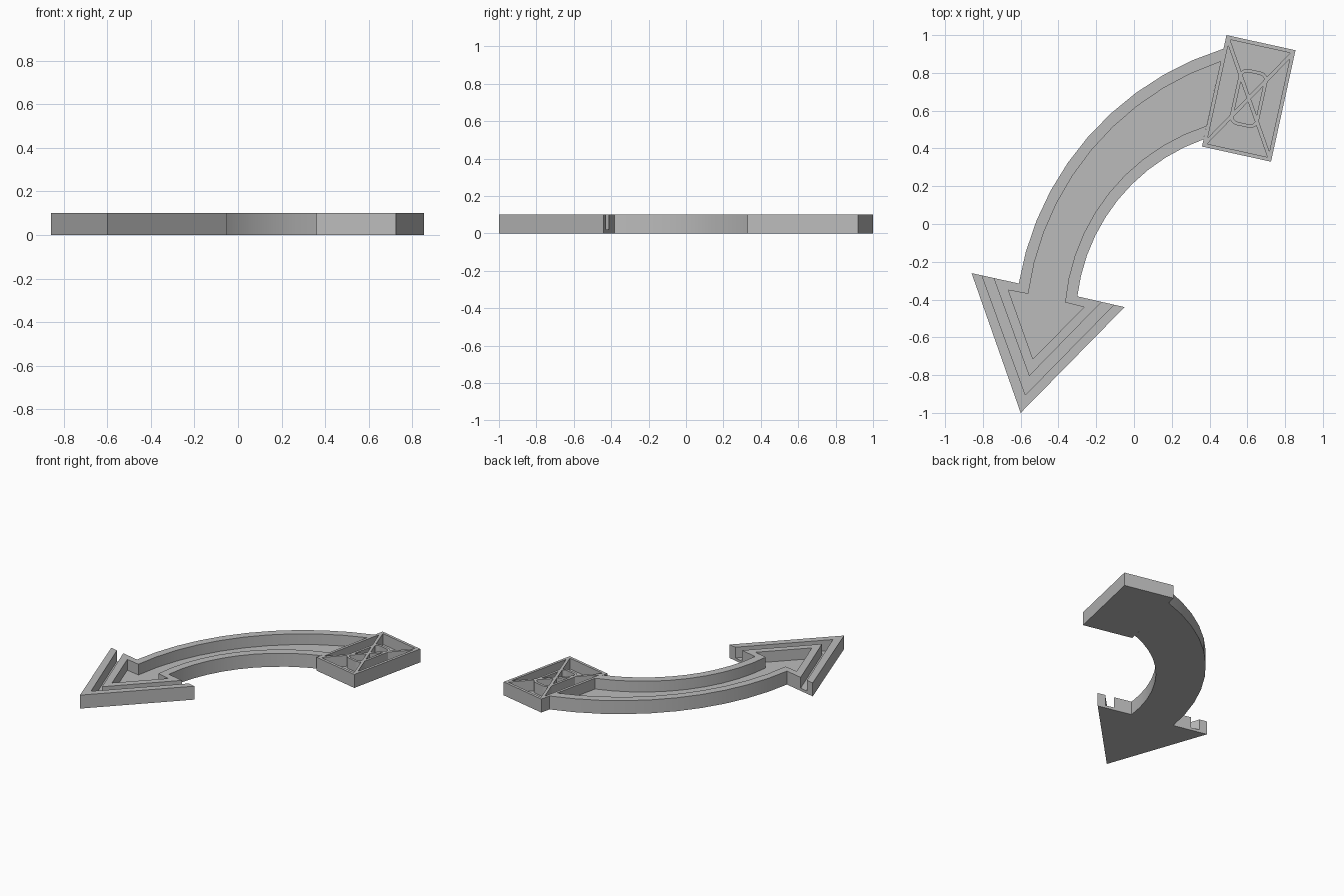
import bpy, bmesh
from math import cos, sin, atan2, pi, radians, hypot
from mathutils import Vector, Matrix

cube = bpy.data.objects.get("Cube")
if cube:
    bpy.data.objects.remove(cube, do_unlink=True)

HEIGHT, FLOOR, RIB = 0.1, 0.02, 0.02

grey = bpy.data.materials.new("plain grey")
grey.use_nodes = True
grey.diffuse_color = (0.5, 0.5, 0.5, 1)
grey.node_tree.nodes["Principled BSDF"].inputs["Base Color"].default_value = (0.5, 0.5, 0.5, 1)


def prism(name, points, z0=0.0, z1=HEIGHT):
    """Upright solid with the given outline."""
    bm = bmesh.new()
    face = bm.faces.new([bm.verts.new((p[0], p[1], z0)) for p in points])
    top = bmesh.ops.extrude_face_region(bm, geom=[face])["geom"]
    bmesh.ops.translate(bm, vec=(0, 0, z1 - z0),
                        verts=[v for v in top if isinstance(v, bmesh.types.BMVert)])
    bmesh.ops.recalc_face_normals(bm, faces=bm.faces)
    mesh = bpy.data.meshes.new(name)
    bm.to_mesh(mesh)
    bm.free()
    mesh.materials.append(grey)
    obj = bpy.data.objects.new(name, mesh)
    bpy.context.collection.objects.link(obj)
    return obj


def cut(target, *tools):
    """Carve the tools out of the target and discard them."""
    bpy.context.view_layer.objects.active = target
    for tool in tools:
        mod = target.modifiers.new("carve", "BOOLEAN")
        mod.operation, mod.solver, mod.object = "DIFFERENCE", "EXACT", tool
        bpy.ops.object.modifier_apply(modifier=mod.name)
        bpy.data.objects.remove(tool, do_unlink=True)


def pocket(name, points):
    return prism(name, points, FLOOR, HEIGHT * 1.5)


def arc(a, b, c, steps=10):
    """Points on the circle from a through b to c."""
    (ax, ay), (bx, by), (cx, cy) = a, b, c
    d = 2 * (ax * (by - cy) + bx * (cy - ay) + cx * (ay - by))
    sa, sb, sc = (x * x + y * y for x, y in (a, b, c))
    ux = (sa * (by - cy) + sb * (cy - ay) + sc * (ay - by)) / d
    uy = (sa * (cx - bx) + sb * (ax - cx) + sc * (bx - ax)) / d
    r = hypot(ax - ux, ay - uy)
    t0, t1 = atan2(ay - uy, ax - ux), atan2(cy - uy, cx - ux)
    sweep = (t1 - t0 + pi) % (2 * pi) - pi
    return [(ux + r * cos(t0 + sweep * i / steps), uy + r * sin(t0 + sweep * i / steps))
            for i in range(steps + 1)]


def rounded(hw, hh, r, steps=4):
    """Rounded rectangle around the origin."""
    pts = []
    for k, (sx, sy) in enumerate(((1, 1), (-1, 1), (-1, -1), (1, -1))):
        for i in range(steps + 1):
            t = (k + i / steps) * pi / 2
            pts.append((sx * (hw - r) + r * cos(t), sy * (hh - r) + r * sin(t)))
    return pts


# Curved shaft and arrowhead as one solid
left_barb, right_barb, tip = (-0.86, -0.26), (-0.05, -0.44), (-0.60, -1.0)
outer = arc((-0.61, -0.315), (-0.235, 0.471), (0.474, 0.928))
inner = arc((-0.30, -0.383), (-0.075, 0.14), (0.368, 0.448))
arrow = prism("arrow_tray", outer + inner[::-1] + [right_barb, tip, left_barb])

# Sunken floor that follows the shaft into the head
floor_outer = arc((-0.56, -0.37), (-0.194, 0.428), (0.459, 0.86))
floor_inner = arc((-0.365, -0.415), (-0.116, 0.184), (0.384, 0.52))
floor_cut = pocket("floor_cutter", floor_outer + [(0.53, 0.88), (0.45, 0.54)] + floor_inner[::-1]
                   + [(-0.265, -0.44), (-0.535, -0.715), (-0.665, -0.35)])


# V-shaped groove, open at the back of both barbs
def beyond(start, end):
    return tuple(Vector(start).lerp(Vector(end), 1.15))


groove_tip, ridge_tip = (-0.575, -0.905), (-0.555, -0.805)
groove = pocket("groove_cutter", [
    beyond(groove_tip, (-0.805, -0.272)), groove_tip, beyond(groove_tip, (-0.106, -0.427)),
    beyond(ridge_tip, (-0.172, -0.413)), ridge_tip, beyond(ridge_tip, (-0.743, -0.286))])
cut(arrow, floor_cut, groove)

# Tail box: hollow frame, built square then turned into place
HW, HH = 0.187, 0.302
tail = prism("tail_box", [(-HW, -HH), (HW, -HH), (HW, HH), (-HW, HH)])
iw, ih = HW - RIB, HH - RIB
hollow = pocket("hollow_cutter", [(-iw, -ih), (iw, -ih), (iw, ih), (-iw, ih)])


# Crossed ribs and a rounded ring are kept standing in the hollow
def rib(side):
    along = Vector((side * HW, HH))
    across = Vector((-along.y, along.x)).normalized() * RIB / 2
    return prism("rib_keeper", [along + across, -along + across, -along - across, along - across],
                 -HEIGHT, HEIGHT * 2)


ring = prism("ring_keeper", rounded(0.078, 0.152, 0.045), -HEIGHT, HEIGHT * 2)
cut(ring, prism("ring_hole", rounded(0.06, 0.134, 0.028), -HEIGHT * 2, HEIGHT * 3))
cut(hollow, rib(1), rib(-1), ring)
cut(tail, hollow)
tail.data.transform(Matrix.Translation((0.6075, 0.665, 0)) @ Matrix.Rotation(radians(-12.4), 4, "Z"))

# Smooth the curved walls, keep the rims sharp
for obj in (arrow, tail):
    bpy.ops.object.select_all(action="DESELECT")
    obj.select_set(True)
    bpy.context.view_layer.objects.active = obj
    bpy.ops.object.shade_smooth_by_angle(angle=radians(30))
